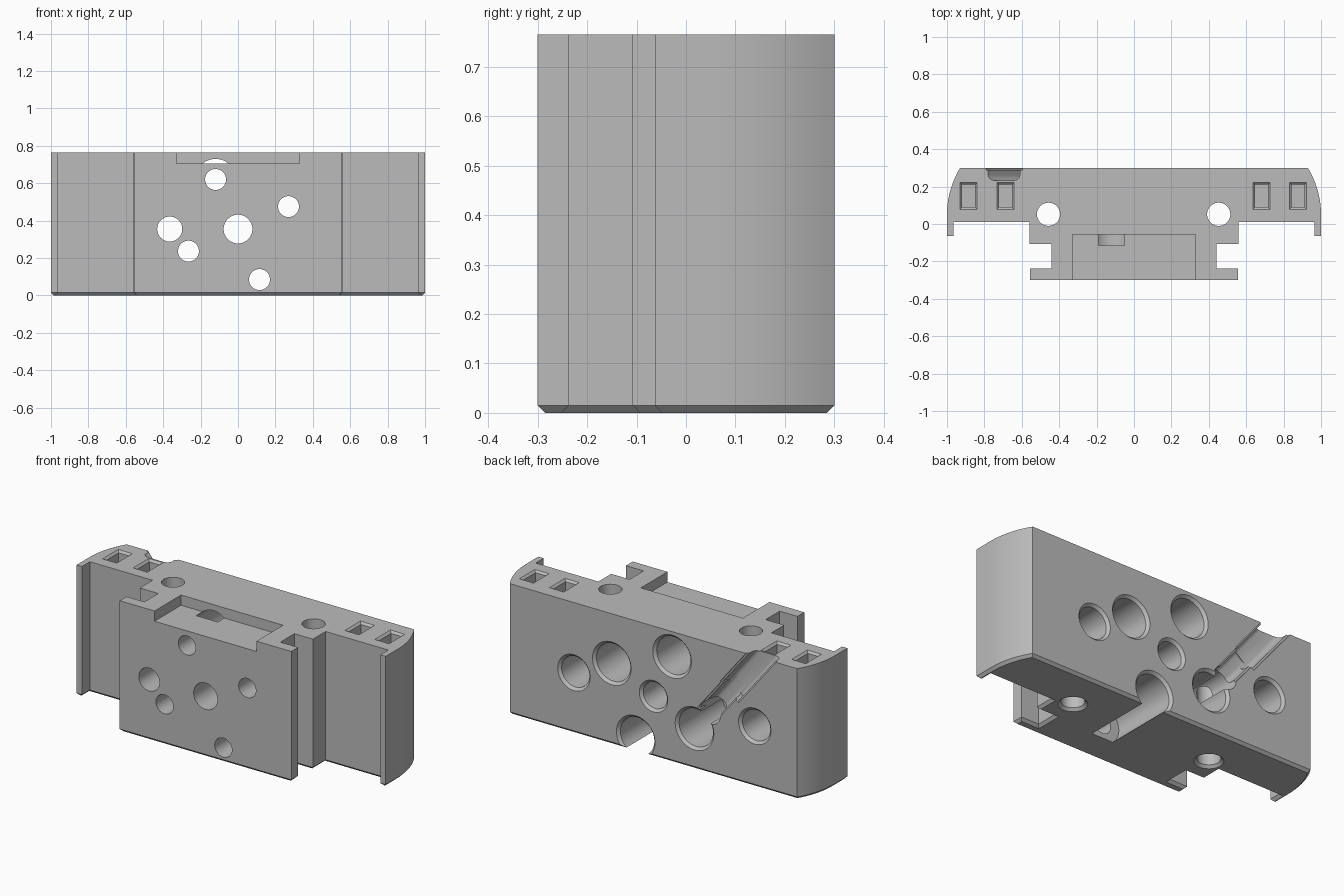
import bpy
import bmesh
from math import cos, sin, pi, asin, radians
from mathutils import Vector

if "Cube" in bpy.data.objects:
    bpy.data.objects.remove(bpy.data.objects["Cube"], do_unlink=True)

X, Y, Z = Vector((1, 0, 0)), Vector((0, 1, 0)), Vector((0, 0, 1))
TOP, BACK, FRONT = 0.765, 0.30, -0.30
CHAMFER = 0.015


def loft(name, rings):
    """Closed solid through rings of equal point count."""
    bm = bmesh.new()
    loops = [[bm.verts.new(p) for p in ring] for ring in rings]
    for a, b in zip(loops, loops[1:]):
        for i in range(len(a)):
            j = (i + 1) % len(a)
            bm.faces.new((a[i], a[j], b[j], b[i]))
    bm.faces.new(loops[0][::-1])
    bm.faces.new(loops[-1])
    bmesh.ops.recalc_face_normals(bm, faces=bm.faces)
    mesh = bpy.data.meshes.new(name)
    bm.to_mesh(mesh)
    bm.free()
    obj = bpy.data.objects.new(name, mesh)
    bpy.context.collection.objects.link(obj)
    return obj


def inset(pts, d):
    """Mitred inward offset of a counter-clockwise outline."""
    out = []
    for i, p in enumerate(pts):
        e1 = (p - pts[i - 1]).normalized()
        e2 = (pts[(i + 1) % len(pts)] - p).normalized()
        n1, n2 = Vector((-e1.y, e1.x)), Vector((-e2.y, e2.x))
        out.append(p + (n1 + n2) * d / (1 + n1.dot(n2)))
    return out


def cut(cutter):
    """Subtract a solid from the body, then discard it."""
    mod = body.modifiers.new("cut", 'BOOLEAN')
    mod.operation = 'DIFFERENCE'
    mod.solver = 'EXACT'
    mod.object = cutter
    bpy.context.view_layer.objects.active = body
    bpy.ops.object.modifier_apply(modifier=mod.name)
    bpy.data.objects.remove(cutter, do_unlink=True)


def bore(origin, u, v, axis, stations, sides=48):
    """Turned cutter: stations are (distance along axis, radius)."""
    ring = [(u * cos(2 * pi * i / sides) + v * sin(2 * pi * i / sides)) for i in range(sides)]
    cut(loft("bore_cutter", [[origin + axis * t + p * r for p in ring] for t, r in stations]))


def box(x0, x1, y0, y1, z0, z1):
    ring = [(x0, y0), (x1, y0), (x1, y1), (x0, y1)]
    cut(loft("box_cutter", [[(x, y, z) for x, y in ring] for z in (z0, z1)]))


# Body outline: right half from the front face round to the back, then mirrored
half = [(0.555, FRONT), (0.555, -0.237), (0.44, -0.237), (0.44, -0.108),
        (0.56, -0.108), (0.56, 0.01), (0.965, 0.01), (0.965, -0.063), (1.0, -0.063)]
radius = 0.48
sweep = asin(0.25 / radius)
half += [(1 - radius + radius * cos(sweep * i / 14), 0.05 + radius * sin(sweep * i / 14))
         for i in range(15)]
outline = [Vector(p) for p in half] + [Vector((-x, y)) for x, y in reversed(half)]
body = loft("manifold_block", [
    [(p.x, p.y, 0) for p in inset(outline, CHAMFER)],
    [(p.x, p.y, CHAMFER) for p in outline],
    [(p.x, p.y, TOP) for p in outline]])

# Step in the top of the front boss
box(-0.33, 0.33, -0.4, -0.055, 0.705, 0.9)


def back_hole(x, z, r, depth):
    """Hole from the back face with a chamfered rim."""
    bore(Vector((x, BACK, z)), X, Z, -Y,
         [(-0.01, r + 0.025), (CHAMFER, r), (depth, r)])


# Counterbored through ports
for x, z in [(-0.12, 0.62), (0.27, 0.475), (-0.265, 0.237), (0.115, 0.085)]:
    back_hole(x, z, 0.11, 0.415)
    bore(Vector((x, 0, z)), X, Z, Y, [(-0.5, 0.056), (0, 0.056)])

# Plain through ports, and blind ports on either side
back_hole(0, 0.355, 0.077, 0.8)
bore(Vector((-0.365, 0, 0.355)), X, Z, Y, [(-0.5, 0.067), (0.5, 0.067)])
for x in (0.515, -0.655):
    back_hole(x, 0.355, 0.09, 0.23)

# Vertical bolt holes, chamfered underneath
for x in (-0.457, 0.453):
    bore(Vector((x, 0.052, 0)), X, Y, Z,
         [(-0.01, 0.087), (CHAMFER, 0.062), (1, 0.062)])

# Rectangular pockets in the top, with bevelled mouths
for x in (-0.885, -0.687, 0.682, 0.877):
    rings = []
    for z, g in [(TOP - 0.12, 0), (TOP - 0.012, 0), (TOP + 0.01, 0.022)]:
        hx, hy = 0.034 + g, 0.06 + g
        rings.append([(x + sx * hx, 0.15 + sy * hy, z)
                      for sx, sy in ((-1, -1), (1, -1), (1, 1), (-1, 1))])
    cut(loft("pocket_cutter", rings))

# Diagonal channel across the back, wider in its upper half
along = Vector((-0.33, 0, 0.41)).normalized()
across = Vector((along.z, 0, -along.x))
start = Vector((-0.365, BACK, 0.355))


def channel(t0, t1, w, depth, shift=0.0):
    r = 0.03
    arc = [(w - r + r * cos(a), -depth + r - r * sin(a))
           for a in (radians(15 * i) for i in range(7))]
    prof = [(w + 0.01, 0.02), (w + 0.01, -0.01), (w, -0.012)] + arc
    prof += [(-a, b) for a, b in reversed(prof)]
    cut(loft("channel_cutter", [[start + along * t + across * (a + shift) + Y * b
                                 for a, b in prof] for t in (t0, t1)]))


channel(-0.04, 0.25, 0.052, 0.072, 0.008)
channel(0.2, 0.7, 0.066, 0.068)

# One grey finish for the whole block
grey = bpy.data.materials.new("machined_grey")
grey.use_nodes = True
colour = (0.5, 0.5, 0.5, 1)
grey.diffuse_color = colour
grey.node_tree.nodes["Principled BSDF"].inputs["Base Color"].default_value = colour
body.data.materials.clear()
body.data.materials.append(grey)

bpy.ops.object.select_all(action='DESELECT')
body.select_set(True)
bpy.context.view_layer.objects.active = body
bpy.ops.object.shade_smooth_by_angle(angle=radians(25))
